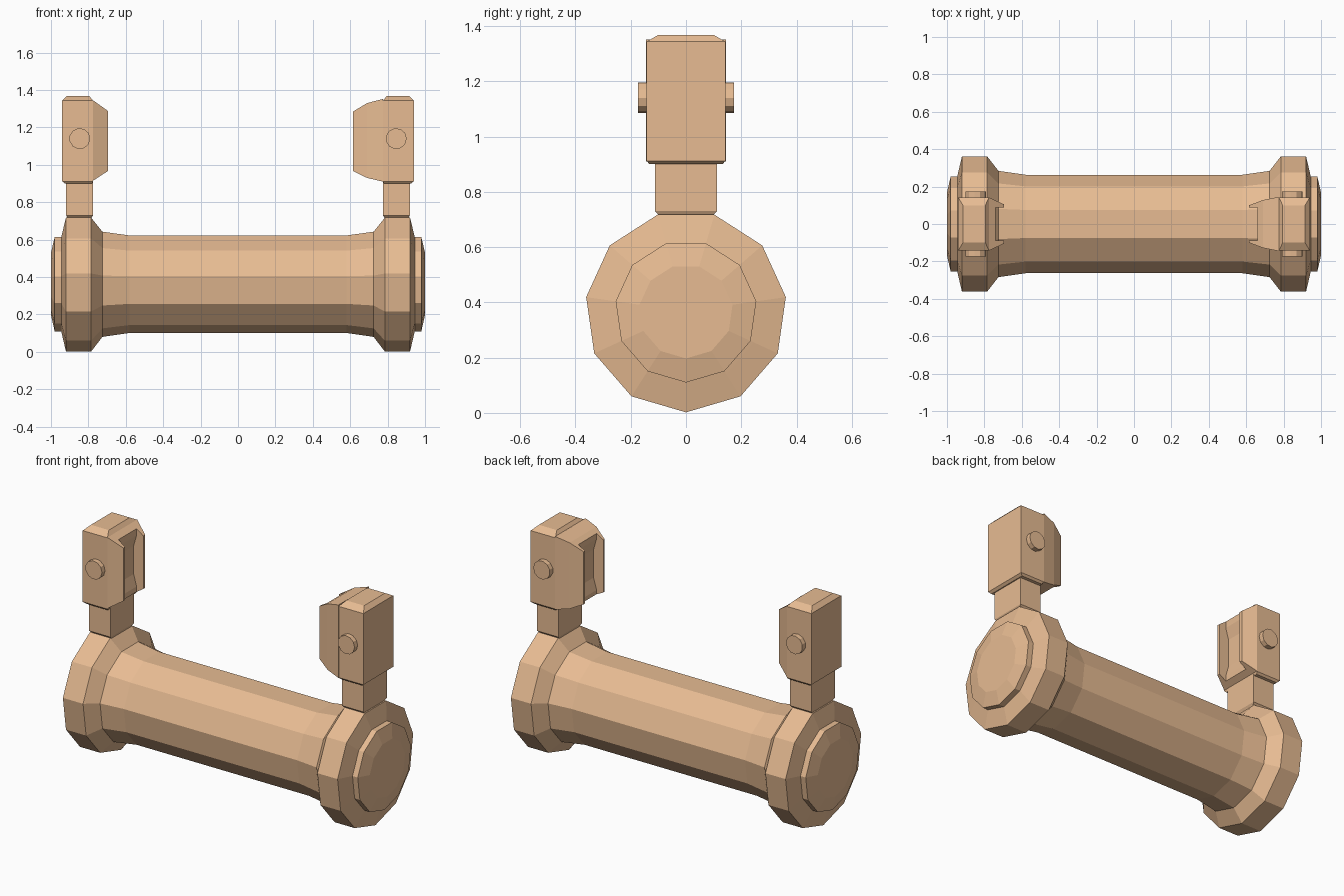
import bpy, bmesh
from math import sin, cos, pi

if "Cube" in bpy.data.objects:
    bpy.data.objects.remove(bpy.data.objects["Cube"])

mat = bpy.data.materials.new("tan")
mat.diffuse_color = (0.80, 0.50, 0.29, 1)
mat.use_nodes = True
mat.node_tree.nodes["Principled BSDF"].inputs["Base Color"].default_value = mat.diffuse_color


def loft(name, rings):
    """Skin a list of equal-length point rings and close both ends."""
    bm = bmesh.new()
    vs = [[bm.verts.new(p) for p in r] for r in rings]
    n = len(vs[0])
    for a, b in zip(vs, vs[1:]):
        for i in range(n):
            j = (i + 1) % n
            bm.faces.new((a[i], a[j], b[j], b[i]))
    bm.faces.new(vs[0])
    bm.faces.new(vs[-1])
    bmesh.ops.recalc_face_normals(bm, faces=bm.faces)
    me = bpy.data.meshes.new(name)
    bm.to_mesh(me)
    bm.free()
    ob = bpy.data.objects.new(name, me)
    bpy.context.collection.objects.link(ob)
    me.materials.append(mat)
    return ob


def ring_x(x, r, n=11, cz=0.367):
    return [(x, r * sin(2 * pi * i / n), cz - r * cos(2 * pi * i / n)) for i in range(n)]


def rect_z(z, x0, x1, h):
    return [(x0, -h, z), (x1, -h, z), (x1, h, z), (x0, h, z)]


def rect_x(x, h, z0, z1):
    return [(x, -h, z0), (x, h, z0), (x, h, z1), (x, -h, z1)]


# Barrel with flared flanges and end caps (11-sided)
half = [(1.0, 0.17), (0.98, 0.257), (0.945, 0.257), (0.942, 0.27), (0.92, 0.365),
        (0.785, 0.365), (0.725, 0.287), (0.58, 0.266)]
profile = [(-x, r) for x, r in half] + half[::-1]
loft("barrel", [ring_x(x, r) for x, r in profile])

# Snout sections: x, half width, bottom, top (per side, drawn on +x)
snouts = {
    "left": (-1, [(0.775, 0.142, 0.915, 1.345), (0.695, 0.105, 0.967, 1.288)], 0.74),
    "right": (1, [(0.775, 0.145, 0.91, 1.352), (0.69, 0.128, 0.93, 1.33),
                  (0.615, 0.10, 0.967, 1.285)], 0.66),
}

for side, (s, sections, floor) in snouts.items():
    # Neck
    loft(side + "_neck", [rect_z(z, s * (0.847 - hx), s * (0.847 + hx), hy) for z, hx, hy in
                          [(0.69, 0.065, 0.10), (0.718, 0.065, 0.10),
                           (0.73, 0.072, 0.112), (0.92, 0.072, 0.112)]])
    # Head block with chamfered ends
    loft(side + "_head", [rect_z(z, s * a, s * b, h) for z, a, b, h in
                          [(0.90, 0.78, 0.925, 0.132), (0.912, 0.775, 0.94, 0.143),
                           (1.343, 0.775, 0.94, 0.143), (1.368, 0.795, 0.915, 0.10)]])
    # Snout with a scooped pocket facing inward
    snout = loft(side + "_snout", [rect_x(s * x, h, a, b) for x, h, a, b in sections])
    scoop = [(floor, 1.45), (floor, 1.28), (floor + 0.02, 1.21), (floor + 0.02, 1.04),
             (floor, 0.97), (floor, 0.80), (0.5, 0.80), (0.5, 1.45)]
    cutter = loft("cutter", [[(s * x, y, z) for x, z in scoop] for y in (-0.087, 0.087)])
    cutter.hide_render = True
    mod = snout.modifiers.new("pocket", 'BOOLEAN')
    mod.operation = 'DIFFERENCE'
    mod.solver = 'EXACT'
    mod.object = cutter
    bpy.context.view_layer.objects.active = snout
    bpy.ops.object.modifier_apply(modifier=mod.name)
    bpy.data.objects.remove(cutter)
    # Cross pin through the head
    loft(side + "_pin", [[(s * 0.846 + 0.056 * cos(2 * pi * i / 11), y,
                           1.14 + 0.056 * sin(2 * pi * i / 11)) for i in range(11)]
                         for y in (-0.173, 0.173)])
